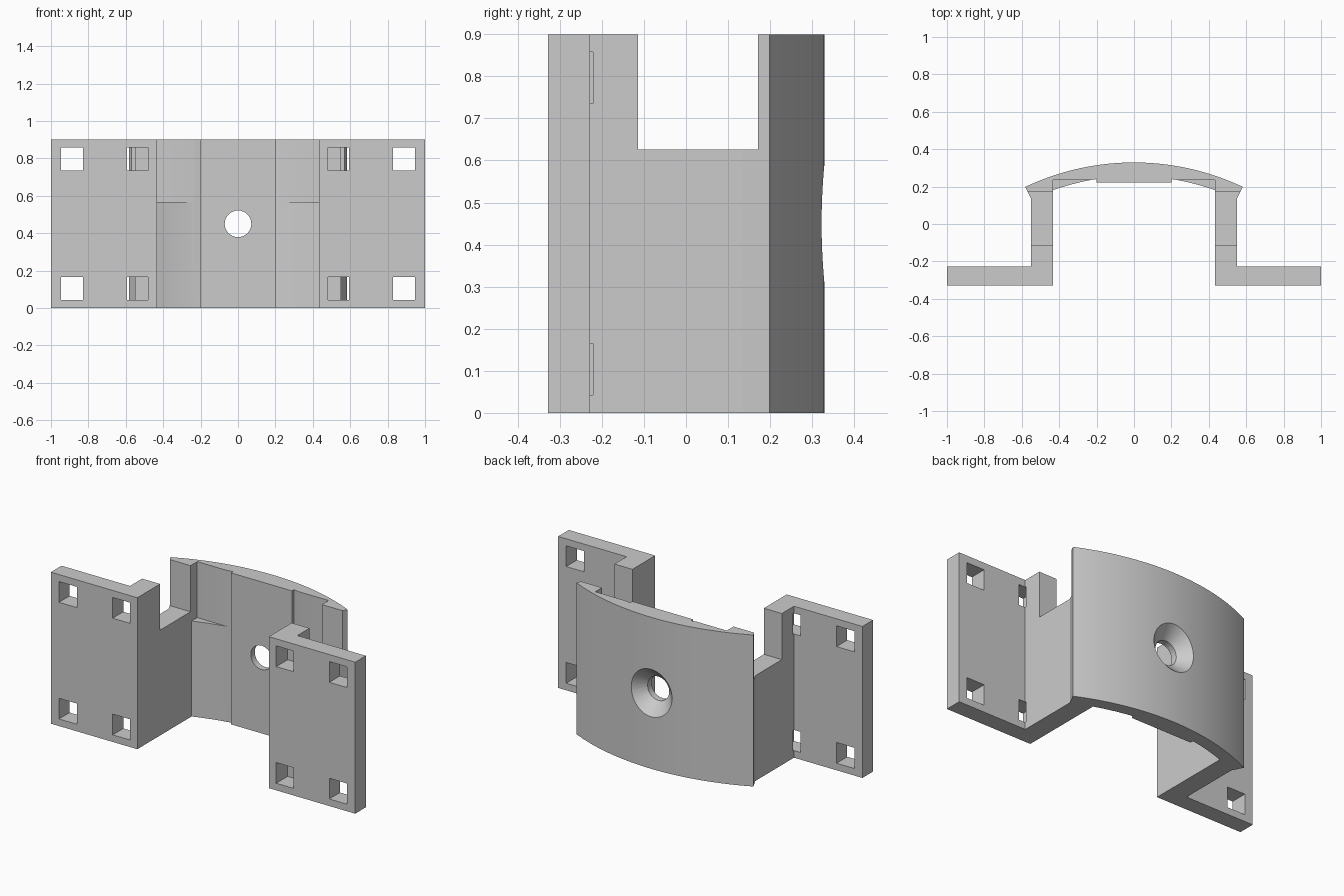
import bpy, bmesh, math
from mathutils import Matrix

H = 0.9                      # bracket height
ARC_Y = -1.03                # shared centre of the curved cap
R_OUT, R_IN = 1.359, 1.286

cube = bpy.data.objects.get("Cube")
if cube:
    bpy.data.objects.remove(cube, do_unlink=True)

grey = bpy.data.materials.new("matte_grey")
grey.use_nodes = True
grey.diffuse_color = (0.6, 0.6, 0.6, 1)
grey.node_tree.nodes["Principled BSDF"].inputs["Base Color"].default_value = (0.6, 0.6, 0.6, 1)


def add_object(name, bm):
    bmesh.ops.recalc_face_normals(bm, faces=bm.faces)
    mesh = bpy.data.meshes.new(name)
    bm.to_mesh(mesh)
    bm.free()
    mesh.materials.append(grey)
    obj = bpy.data.objects.new(name, mesh)
    bpy.context.collection.objects.link(obj)
    return obj


def arc(radius, x0, x1, steps):
    xs = [x0 + (x1 - x0) * i / steps for i in range(steps + 1)]
    return [(x, ARC_Y + math.sqrt(radius * radius - x * x)) for x in xs]


def box(bm, x0, x1, y0, y1, z0, z1):
    m = (Matrix.Translation(((x0 + x1) / 2, (y0 + y1) / 2, (z0 + z1) / 2))
         @ Matrix.Diagonal((x1 - x0, y1 - y0, z1 - z0, 1)))
    bmesh.ops.create_cube(bm, size=1, matrix=m)


def cone(bm, r_front, r_back, y0, y1, z):
    m = Matrix.Translation((0, (y0 + y1) / 2, z)) @ Matrix.Rotation(-math.pi / 2, 4, 'X')
    bmesh.ops.create_cone(bm, cap_ends=True, segments=48, radius1=r_front,
                          radius2=r_back, depth=y1 - y0, matrix=m)


def cut(target, name, bm):
    cutter = add_object(name, bm)
    cutter.hide_render = True
    mod = target.modifiers.new(name, 'BOOLEAN')
    mod.operation = 'DIFFERENCE'
    mod.solver = 'EXACT'
    mod.object = cutter
    bpy.context.view_layer.objects.active = target
    bpy.ops.object.modifier_apply(modifier=name)
    bpy.data.objects.remove(cutter, do_unlink=True)


# Bracket: half profile of pad, cap underside, wall and flange, then mirrored
half = [(0.2, 0.221)] + arc(R_IN, 0.2, 0.432, 8)
half += [(0.432, -0.328), (1, -0.328), (1, -0.228), (0.55, -0.228), (0.55, 0.135)]
half += arc(R_OUT, 0.582, 0, 24)
profile = half + [(-x, y) for x, y in reversed(half[:-1])]
bm = bmesh.new()
face = bm.faces.new([bm.verts.new((x, y, 0)) for x, y in profile])
top = bmesh.ops.extrude_face_region(bm, geom=[face])["geom"]
bmesh.ops.translate(bm, vec=(0, 0, H),
                    verts=[v for v in top if isinstance(v, bmesh.types.BMVert)])
bracket = add_object("mounting_bracket", bm)

# Strap notches through the tops of the side walls
bm = bmesh.new()
for x0, x1 in ((0.4, 0.7), (-0.7, -0.4)):
    box(bm, x0, x1, -0.114, 0.171, 0.626, 1)
cut(bracket, "wall_notches", bm)

# Flat pockets under the cap
bm = bmesh.new()
for x0, x1 in ((0.22, 0.432), (-0.432, -0.22)):
    box(bm, x0, x1, 0.1, 0.234, 0.567, 1)
cut(bracket, "cap_pockets", bm)

# Square holes in the flanges, the inner ones biting into the walls
bm = bmesh.new()
for x0, x1 in ((0.83, 0.947), (0.481, 0.594)):
    for z0, z1 in ((0.042, 0.165), (0.735, 0.858)):
        box(bm, x0, x1, -0.4, -0.221, z0, z1)
        box(bm, -x1, -x0, -0.4, -0.221, z0, z1)
cut(bracket, "flange_holes", bm)

# Countersunk screw hole
bm = bmesh.new()
cone(bm, 0.071, 0.071, 0.1, 0.5, 0.45)
cut(bracket, "screw_hole", bm)
bm = bmesh.new()
cone(bm, 0.07, 0.165, 0.258, 0.353, 0.45)
cut(bracket, "countersink", bm)

bpy.ops.object.select_all(action='DESELECT')
bracket.select_set(True)
bpy.context.view_layer.objects.active = bracket
bpy.ops.object.shade_smooth_by_angle(angle=math.radians(20))
